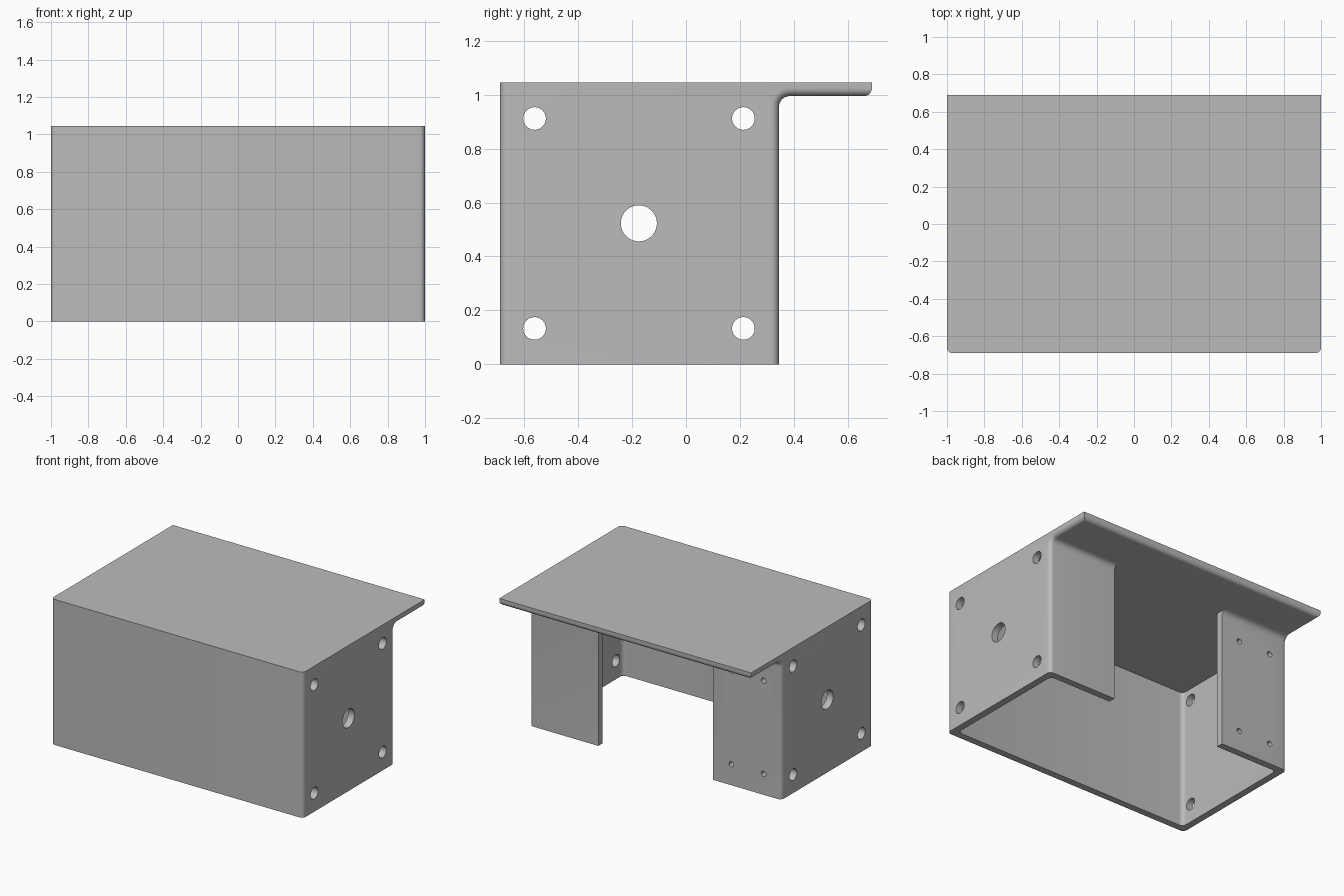
import bpy, bmesh
from math import pi, sin, cos
from mathutils import Matrix, Vector

if "Cube" in bpy.data.objects:
    bpy.data.objects.remove(bpy.data.objects["Cube"])

FRONT, BACK, REAR = -0.69, 0.345, 0.69     # box front, box back, overhang edge
TOP, UNDER = 1.045, 0.995                  # roof plate top and underside
T, R, FILLET = 0.05, 0.03, 0.04            # wall thickness, edge rounding, inner fillet
OPENING = 0.455                            # half width of the rear opening

grey = bpy.data.materials.new("grey_metal")
grey.use_nodes = True
grey.diffuse_color = (0.5, 0.5, 0.5, 1)
grey.node_tree.nodes["Principled BSDF"].inputs["Base Color"].default_value = (0.5, 0.5, 0.5, 1)


def make_object(name, bm):
    bmesh.ops.recalc_face_normals(bm, faces=bm.faces)
    mesh = bpy.data.meshes.new(name)
    bm.to_mesh(mesh)
    bm.free()
    mesh.materials.append(grey)
    obj = bpy.data.objects.new(name, mesh)
    bpy.context.collection.objects.link(obj)
    return obj


def round_edges(bm, edges, radius):
    bmesh.ops.bevel(bm, geom=edges, offset=radius, segments=6, profile=0.5,
                    affect='EDGES', clamp_overlap=False)


def block(name, lo, hi, radius=0):
    """Box cutter, optionally with rounded upright edges."""
    lo, hi = Vector(lo), Vector(hi)
    bm = bmesh.new()
    bmesh.ops.create_cube(bm, size=1, matrix=Matrix.Translation((lo + hi) / 2)
                          @ Matrix.Diagonal((*(hi - lo), 1)))
    if radius:
        upright = [e for e in bm.edges
                   if abs(e.verts[0].co.z - e.verts[1].co.z) > 0.1]
        round_edges(bm, upright, radius)
    return make_object(name, bm)


def drill(name, centre, radius, length, axis):
    """Round cutter along x or y."""
    bm = bmesh.new()
    turn = Matrix.Rotation(pi / 2, 4, 'Y' if axis == 'X' else 'X')
    bmesh.ops.create_cone(bm, cap_ends=True, segments=40, radius1=radius, radius2=radius,
                          depth=length, matrix=Matrix.Translation(centre) @ turn)
    return make_object(name, bm)


def cut(target, cutter):
    mod = target.modifiers.new("cut", 'BOOLEAN')
    mod.operation, mod.solver, mod.object = 'DIFFERENCE', 'EXACT', cutter
    bpy.context.view_layer.objects.active = target
    bpy.ops.object.modifier_apply(modifier=mod.name)
    bpy.data.objects.remove(cutter)


# Solid housing: side profile with a filleted inner corner, extruded across x
arc = [(BACK + FILLET - FILLET * cos(a), UNDER - FILLET + FILLET * sin(a))
       for a in (i * pi / 16 for i in range(9))]
profile = [(FRONT, 0), (BACK, 0), *arc, (REAR, UNDER), (REAR, TOP), (FRONT, TOP)]
bm = bmesh.new()
face = bm.faces.new([bm.verts.new((-1, y, z)) for y, z in profile])
extruded = bmesh.ops.extrude_face_region(bm, geom=[face])["geom"]
bmesh.ops.translate(bm, vec=(2, 0, 0),
                    verts=[g for g in extruded if isinstance(g, bmesh.types.BMVert)])
bmesh.ops.recalc_face_normals(bm, faces=bm.faces)


def is_rounded(edge):
    a, b = (v.co for v in edge.verts)
    mid = (a + b) / 2
    across = abs(a.x - b.x) > 0.1
    if across:                                     # lower rear edge of the overhang
        return mid.y > REAR - 0.001 and mid.z < UNDER + 0.001
    front_corner = mid.y < FRONT + 0.001
    back_run = min(a.y, b.y) > BACK - 0.001 and max(a.z, b.z) < UNDER + 0.001
    return front_corner or back_run


round_edges(bm, [e for e in bm.edges if is_rounded(e)], R)
housing = make_object("housing", bm)

# Hollow inside, open below, and the opening between the two rear flanges
cut(housing, block("hollow", (-1 + T, FRONT + T, -0.1), (1 - T, BACK - T, UNDER), R))
cut(housing, block("rear_opening", (-OPENING, BACK - 0.15, -0.1),
                   (OPENING, BACK + FILLET + 0.02, UNDER)))

# Holes through both side walls
cut(housing, drill("centre_hole", (0, -0.175, 0.523), 0.067, 3, 'X'))
for y in (-0.562, 0.213):
    for z in (0.133, 0.912):
        cut(housing, drill("side_hole", (0, y, z), 0.042, 3, 'X'))

# Small holes in the flange on the -x side
for x in (-0.858, -0.602):
    for z in (0.15, 0.82):
        cut(housing, drill("flange_hole", (x, BACK - T / 2, z), 0.019, 0.2, 'Y'))

bpy.ops.object.select_all(action='DESELECT')
housing.select_set(True)
bpy.context.view_layer.objects.active = housing
bpy.ops.object.shade_smooth_by_angle(angle=pi / 6)
